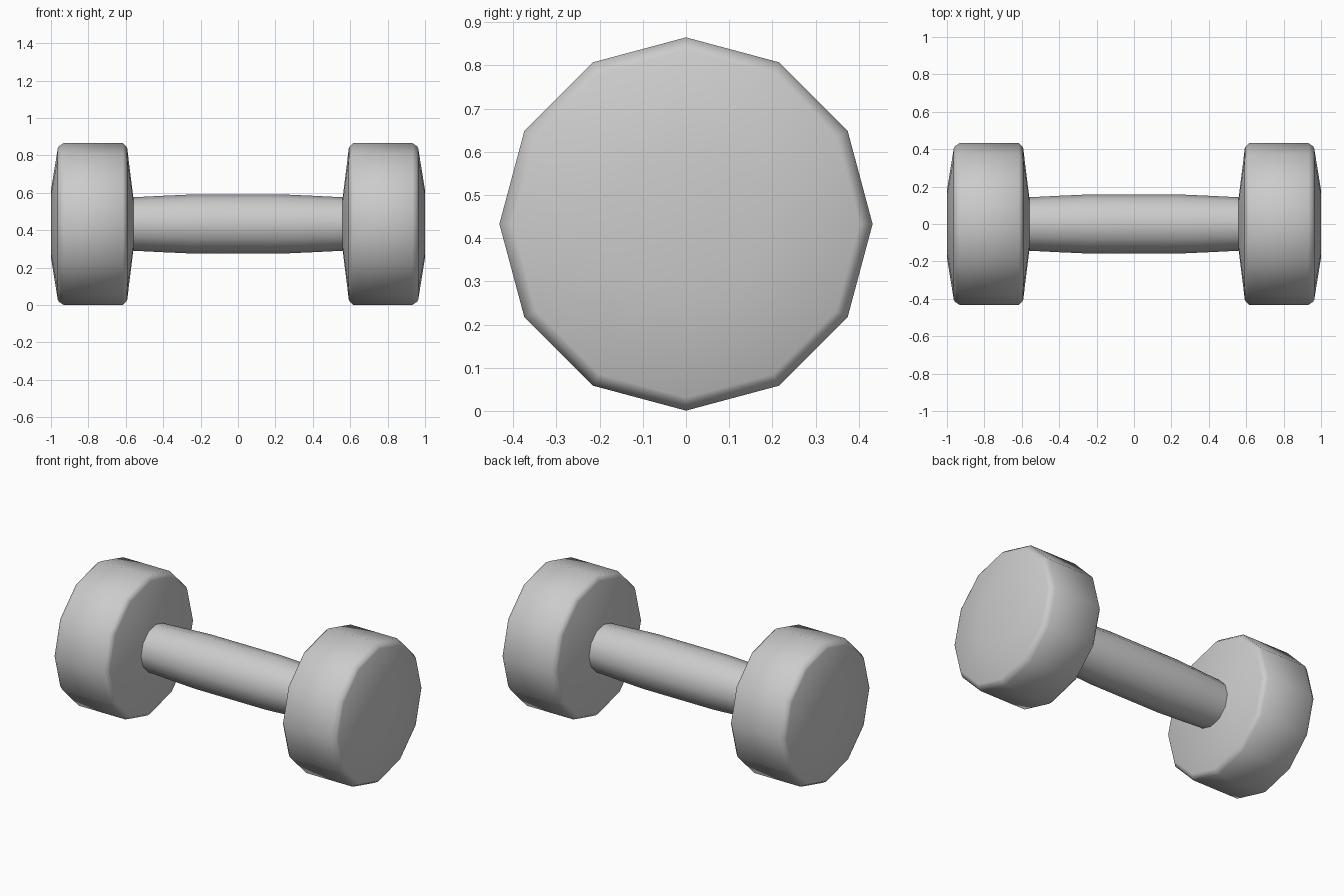
import bpy, bmesh
from math import sin, cos, pi, radians

if "Cube" in bpy.data.objects:
    bpy.data.objects.remove(bpy.data.objects["Cube"])

SIDES = 12
AXIS_Z = 0.433


def lathe(name, profile, cap_end=False):
    """Turn (x, radius) points around the horizontal x axis."""
    bm = bmesh.new()
    rings = []
    for x, r in profile:
        rings.append([bm.verts.new((x, r * sin(2 * pi * i / SIDES),
                                    AXIS_Z + r * cos(2 * pi * i / SIDES)))
                      for i in range(SIDES)])
    for a, b in zip(rings, rings[1:]):
        for i in range(SIDES):
            j = (i + 1) % SIDES
            bm.faces.new((a[i], a[j], b[j], b[i]))
    if cap_end:
        bm.faces.new(rings[-1])
    bmesh.ops.recalc_face_normals(bm, faces=bm.faces)
    # make sure open tubes face outward
    bm.normal_update()
    f = max(bm.faces, key=lambda f: f.calc_center_median().z)
    if f.normal.z < 0:
        bmesh.ops.reverse_faces(bm, faces=bm.faces)
    mesh = bpy.data.meshes.new(name)
    bm.to_mesh(mesh)
    bm.free()
    obj = bpy.data.objects.new(name, mesh)
    bpy.context.collection.objects.link(obj)
    bpy.ops.object.select_all(action='DESELECT')
    obj.select_set(True)
    bpy.context.view_layer.objects.active = obj
    bpy.ops.object.shade_smooth_by_angle(angle=radians(50))
    return obj


# Weights: shallow cone on both sides, bevelled rim
weight = [(0.56, 0.143), (0.592, 0.402), (0.597, 0.415), (0.615, 0.432),
          (0.933, 0.432), (0.958, 0.415), (0.964, 0.402), (1.0, 0.18)]
for side, label in ((1, "right"), (-1, "left")):
    lathe(label + "_weight", [(side * x, r) for x, r in weight], True)

# Handle: slightly thicker in the middle
half = [(0.24, 0.158), (0.40, 0.151), (0.56, 0.143)]
lathe("handle", [(-x, r) for x, r in reversed(half)] + half)
